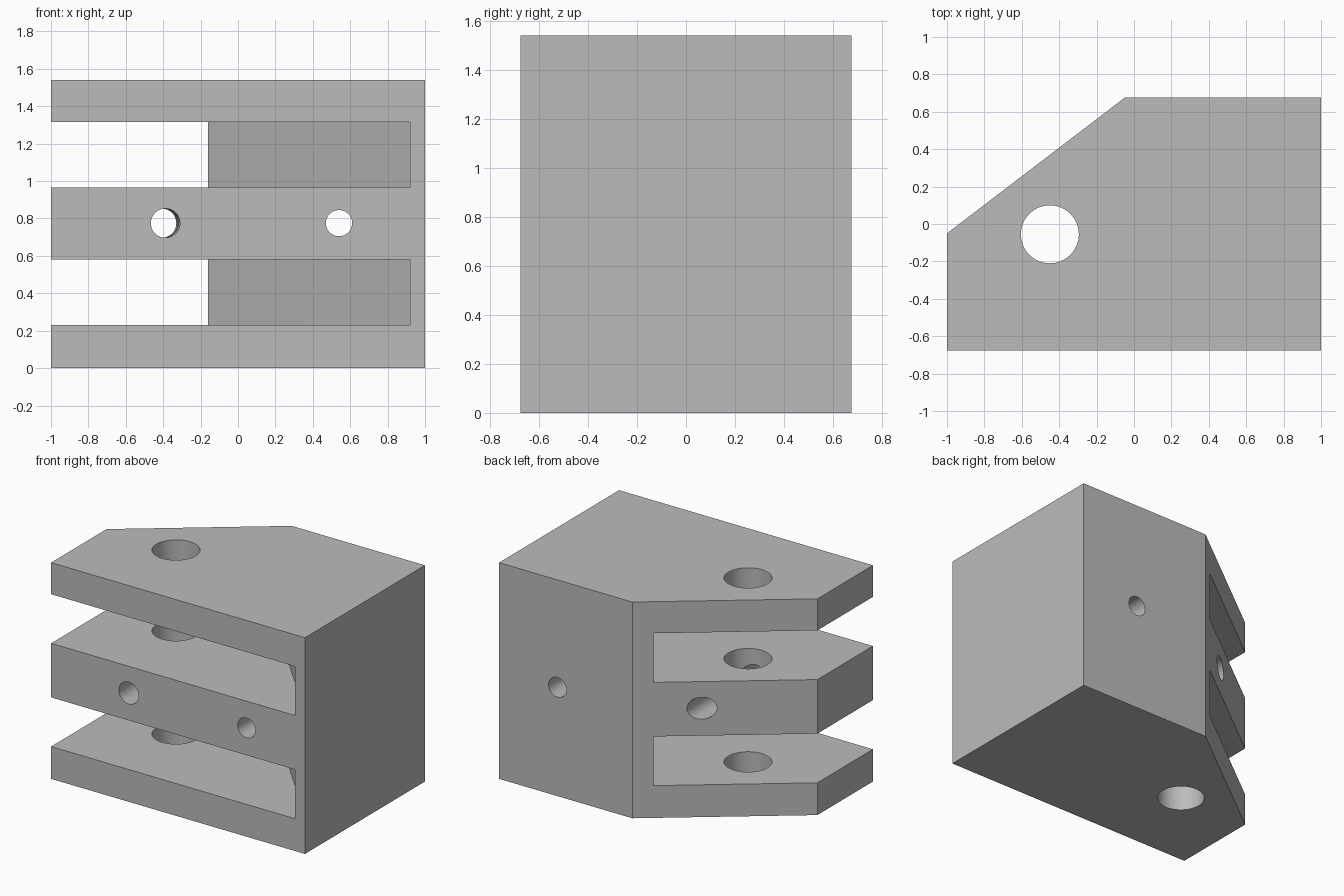
import bpy
import bmesh
import math

if "Cube" in bpy.data.objects:
    bpy.data.objects.remove(bpy.data.objects["Cube"], do_unlink=True)

# Single grey material
grey = bpy.data.materials.new("plain grey")
grey.use_nodes = True
colour = (0.5, 0.5, 0.5, 1)
grey.diffuse_color = colour
grey.node_tree.nodes["Principled BSDF"].inputs["Base Color"].default_value = colour


def prism(name, outline, z0, z1):
    """Extrude a plan outline from z0 up to z1."""
    bm = bmesh.new()
    face = bm.faces.new([bm.verts.new((x, y, z0)) for x, y in outline])
    top = bmesh.ops.extrude_face_region(bm, geom=[face])["geom"]
    bmesh.ops.translate(bm, vec=(0, 0, z1 - z0),
                        verts=[v for v in top if isinstance(v, bmesh.types.BMVert)])
    bmesh.ops.recalc_face_normals(bm, faces=bm.faces)
    mesh = bpy.data.meshes.new(name)
    bm.to_mesh(mesh)
    bm.free()
    mesh.materials.append(grey)
    obj = bpy.data.objects.new(name, mesh)
    bpy.context.collection.objects.link(obj)
    return obj


def bore(name, radius, centre, rotation=(0, 0, 0)):
    bpy.ops.mesh.primitive_cylinder_add(vertices=64, radius=radius, depth=4,
                                        location=centre, rotation=rotation)
    obj = bpy.context.object
    obj.name = name
    obj.data.materials.append(grey)
    return obj


# Block with one slanted back corner
block = prism("hinge_block", [(-1, -0.675), (1, -0.675), (1, 0.675),
                              (-0.05, 0.675), (-1, -0.05)], 0, 1.54)

# Slots between the three plates, closed by a slanted inner wall
slot = [(-1.5, -1), (0.92, -1), (0.92, -0.57), (-0.145, 0.573),
        (-0.16, 0.592), (-0.5, 1.04), (-1.5, 1.04)]
cutters = [prism("lower_slot_cutter", slot, 0.23, 0.58),
           prism("upper_slot_cutter", slot, 0.965, 1.315)]

# Vertical pin bore and two cross bores
quarter = math.pi / 2
cutters += [bore("pin_bore_cutter", 0.155, (-0.45, -0.055, 0.77)),
            bore("small_bore_cutter", 0.07, (0.54, 0, 0.775), (quarter, 0, 0)),
            bore("slanted_bore_cutter", 0.078, (-0.4, 0, 0.775),
                 (quarter, 0, math.radians(1)))]

for cutter in cutters:
    cut = block.modifiers.new(cutter.name, "BOOLEAN")
    cut.operation = "DIFFERENCE"
    cut.solver = "EXACT"
    cut.object = cutter

# Apply the cuts, then drop the cutters
bpy.ops.object.select_all(action="DESELECT")
block.select_set(True)
bpy.context.view_layer.objects.active = block
for modifier in list(block.modifiers):
    bpy.ops.object.modifier_apply(modifier=modifier.name)
for cutter in cutters:
    bpy.data.objects.remove(cutter, do_unlink=True)

# Smooth bores, sharp edges
bpy.ops.object.shade_smooth_by_angle(angle=math.radians(30))
